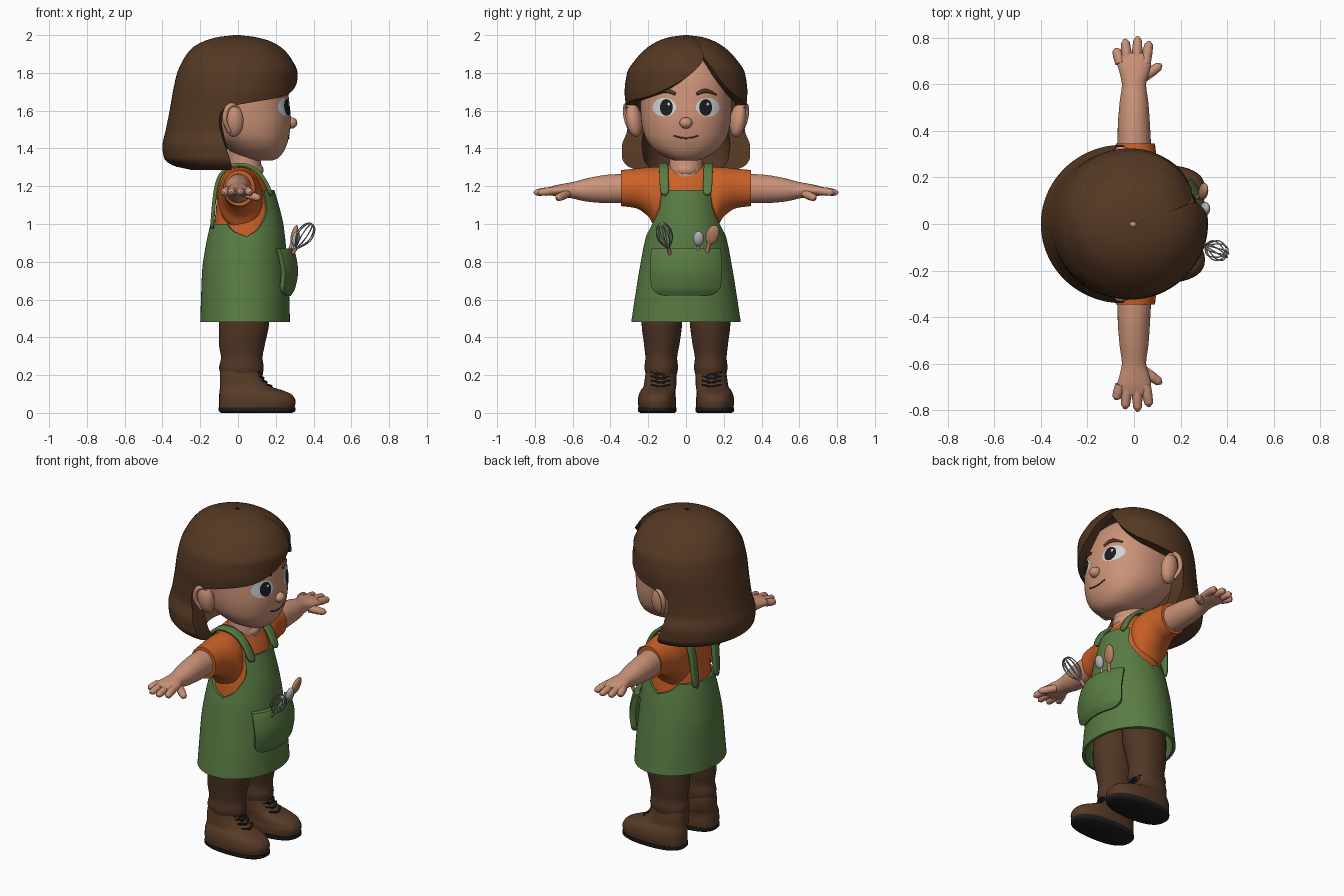
import bpy, bmesh, math
from mathutils import Vector

if "Cube" in bpy.data.objects:
    bpy.data.objects.remove(bpy.data.objects["Cube"])


def material(name, *rgb):
    m = bpy.data.materials.new(name)
    m.use_nodes = True
    m.diffuse_color = (*rgb, 1)
    m.node_tree.nodes["Principled BSDF"].inputs["Base Color"].default_value = (*rgb, 1)
    return m


HAIR = material("hair brown", .09, .04, .017)
PANTS = material("trouser brown", .08, .037, .018)
BOOT = material("boot brown", .095, .043, .02)
DARK = material("charcoal", .012, .012, .013)
SKIN = material("skin", .6, .29, .19)
ORANGE = material("shirt orange", .6, .12, .02)
GREEN = material("apron green", .1, .2, .057)
WHITE = material("eye white", .62, .66, .68)
METAL = material("utensil grey", .45, .44, .44)
WOOD = material("spoon wood", .5, .22, .13)


def finish(obj, mat):
    obj.data.materials.clear()
    obj.data.materials.append(mat)
    bpy.ops.object.select_all(action='DESELECT')
    obj.select_set(True)
    bpy.context.view_layer.objects.active = obj
    if obj.type == 'CURVE':
        bpy.ops.object.convert(target='MESH')
    bpy.ops.object.shade_smooth_by_angle(angle=math.radians(45))
    return bpy.context.object


def build(name, verts, faces, mat):
    mesh = bpy.data.meshes.new(name)
    bm = bmesh.new()
    vs = [bm.verts.new(v) for v in verts]
    for f in faces:
        bm.faces.new([vs[i] for i in f])
    bmesh.ops.recalc_face_normals(bm, faces=bm.faces)
    bm.to_mesh(mesh)
    bm.free()
    obj = bpy.data.objects.new(name, mesh)
    bpy.context.collection.objects.link(obj)
    return finish(obj, mat)


def at(rows, t):
    """Smooth, overshoot-free interpolation of a table keyed by its first column."""
    t = min(max(t, rows[0][0]), rows[-1][0])
    last = len(rows) - 2
    i = next((j for j in range(last + 1) if t <= rows[j + 1][0]), last)
    h = rows[i + 1][0] - rows[i][0]
    s = (t - rows[i][0]) / h

    def secant(j, c):
        return (rows[j + 1][c] - rows[j][c]) / (rows[j + 1][0] - rows[j][0])

    def slope(j, c):
        if j == 0 or j > last:
            return secant(min(j, last), c)
        a, b = secant(j - 1, c), secant(j, c)
        return 0 if a * b <= 0 else 2 * a * b / (a + b)

    return [rows[i][c] * (1 + 2 * s) * (1 - s) ** 2 + rows[i + 1][c] * s * s * (3 - 2 * s)
            + h * s * (1 - s) * (slope(i, c) * (1 - s) - slope(i + 1, c) * s)
            for c in range(1, len(rows[0]))]


def power(v, p):
    return math.copysign(abs(v) ** (2 / p), v)


def loft(name, rows, mat, place, steps=28, seg=40, p=2.0):
    """Closed rounded sections; each row holds position, u range and v range."""
    verts, faces = [], []
    for i in range(steps + 1):
        t = rows[0][0] + (rows[-1][0] - rows[0][0]) * i / steps
        u0, u1, v0, v1 = at(rows, t)
        for j in range(seg):
            a = math.tau * j / seg
            verts.append(place((u0 + u1) / 2 + (u1 - u0) / 2 * power(math.cos(a), p),
                               (v0 + v1) / 2 + (v1 - v0) / 2 * power(math.sin(a), p), t))
    for i in range(steps):
        for j in range(seg):
            k = (j + 1) % seg
            faces.append((i * seg + j, i * seg + k, (i + 1) * seg + k, (i + 1) * seg + j))
    faces += [range(seg), range(steps * seg, (steps + 1) * seg)]
    return build(name, verts, faces, mat)


def shell(name, rows, start, end, depth, mat, steps=30, seg=40, dent=None):
    """Thick wall around the z axis, with start and end angles that vary by height."""
    verts, faces, w = [], [], 2 * (seg + 1)
    for i in range(steps + 1):
        z = rows[0][0] + (rows[-1][0] - rows[0][0]) * i / steps
        x0, x1, ry = at(rows, z)
        a0, a1, k = at(start, z)[0], at(end, z)[0], at(depth, z)[0]
        ring = [a0 + (a1 - a0) * j / seg for j in range(seg + 1)]
        for scale, angles in ((1, ring), (1 - k, ring[::-1])):
            for a in angles:
                r = scale * (dent(a - a0, z) if dent else 1)
                c, s = math.cos(math.radians(a)), math.sin(math.radians(a))
                verts.append(((x0 + x1) / 2 + (x1 - x0) / 2 * r * c, ry * r * s, z))
    for i in range(steps):
        for j in range(w):
            k = (j + 1) % w
            faces.append((i * w + j, i * w + k, (i + 1) * w + k, (i + 1) * w + j))
    for base in (0, steps * w):
        faces += [(base + j, base + j + 1, base + w - 2 - j, base + w - 1 - j) for j in range(seg)]
    return build(name, verts, faces, mat)


def tube(name, pts, r, mat, radii=None):
    data = bpy.data.curves.new(name, 'CURVE')
    data.dimensions = '3D'
    data.bevel_depth, data.bevel_resolution, data.resolution_u = r, 3, 6
    data.use_fill_caps = True
    sp = data.splines.new('BEZIER')
    sp.bezier_points.add(len(pts) - 1)
    for i, (b, co) in enumerate(zip(sp.bezier_points, pts)):
        b.co = co
        b.radius = radii[i] if radii else 1
        b.handle_left_type = b.handle_right_type = 'AUTO'
    obj = bpy.data.objects.new(name, data)
    bpy.context.collection.objects.link(obj)
    return finish(obj, mat)


def ball(name, loc, radii, mat, rot=(0, 0, 0)):
    bpy.ops.mesh.primitive_uv_sphere_add(segments=28, ring_count=16, location=loc, rotation=rot)
    obj = bpy.context.object
    obj.name, obj.scale = name, radii
    return finish(obj, mat)


def upright(u, v, t):
    return (u, v, t)


# Head
head = [(1.335, .06, .18, -.06, .06), (1.35, .01, .215, -.1, .1), (1.4, -.06, .25, -.175, .175),
        (1.47, -.15, .272, -.22, .22), (1.55, -.2, .28, -.237, .237), (1.64, -.22, .272, -.242, .242),
        (1.74, -.22, .258, -.24, .24), (1.83, -.2, .225, -.21, .21), (1.92, -.1, .12, -.1, .1)]
loft("head", head, SKIN, upright, steps=44, seg=56, p=2.2)


def on_face(y, z, lift=.003):
    x0, x1, _, ry = at(head, z)
    return ((x0 + x1) / 2 + (x1 - x0) / 2 * (1 - abs(y / ry) ** 2.2) ** (1 / 2.2) + lift, y, z)


def patch(name, y, z, ry, rz, lift, mat, seg=28, rings=5):
    verts, faces = [on_face(y, z, lift)], []
    for i in range(1, rings + 1):
        for j in range(seg):
            a = math.tau * j / seg
            verts.append(on_face(y + ry * i / rings * math.cos(a), z + rz * i / rings * math.sin(a), lift))
    for j in range(seg):
        k = (j + 1) % seg
        faces.append((0, 1 + j, 1 + k))
        for b in range(1, 1 + (rings - 1) * seg, seg):
            faces.append((b + j, b + seg + j, b + seg + k, b + k))
    return build(name, verts, faces, mat)


# Face details
ball("nose", (.282, 0, 1.535), (.032, .034, .03), SKIN)
tube("mouth", [on_face(y, 1.455 + 3 * y * y, 0) for y in (-.065, -.03, 0, .03, .065)], .004, BOOT)
loft("neck", [(1.2, -.07, .13, -.1, .1), (1.3, -.05, .125, -.09, .09), (1.42, -.05, .1, -.085, .085)],
     SKIN, upright)
for side, s in (("left", 1), ("right", -1)):
    patch(side + "_eye_white", s * .115, 1.618, .062, .05, .003, WHITE)
    patch(side + "_iris", s * .104, 1.617, .034, .044, .006, DARK)
    patch(side + "_eye_glint", s * .104 + .012, 1.635, .007, .008, .008, WHITE)
    tube(side + "_brow", [on_face(s * y, z, 0) for y, z in ((.055, 1.688), (.1, 1.705), (.16, 1.685))],
         .012, HAIR, (.7, 1, .4))
    ball(side + "_ear", (-.025, s * .275, 1.55), (.055, .042, .09), SKIN, (s * -.15, 0, s * .3))
    tube(side + "_ear_rim", [(.01, s * .285, 1.6), (-.03, s * .312, 1.632), (-.07, s * .318, 1.57),
                             (-.045, s * .295, 1.485)], .014, SKIN, (.5, 1, 1, .6))

# Hair: bob with a side parting
hair = [(1.285, -.24, .14, .26), (1.31, -.345, .24, .315), (1.35, -.392, .29, .338), (1.41, -.4, .3, .34),
        (1.5, -.382, .3, .315), (1.6, -.362, .3, .318), (1.7, -.345, .312, .325), (1.8, -.322, .315, .312),
        (1.87, -.29, .285, .268), (1.93, -.245, .235, .21), (1.97, -.175, .165, .145),
        (1.99, -.105, .09, .085), (2, -.02, .01, .01)]
left_edge = [(1.285, 85), (1.4, 92), (1.56, 101), (1.61, 98), (1.65, 70), (1.69, 52), (1.75, 39),
             (1.84, 28), (1.9, 22), (2, 22)]
right_edge = [(1.285, 275), (1.4, 268), (1.56, 259), (1.61, 262), (1.65, 293), (1.675, 322), (1.74, 350),
              (1.8, 366), (1.9, 382), (2, 382)]
shell("hair", hair, left_edge, right_edge, [(1.285, .36), (1.45, .3), (1.65, .17), (2, .14)], HAIR,
      steps=80, seg=72,
      dent=lambda a, z: 1 - .07 * math.exp(-(a / 22) ** 2) * min(1, max(0, (z - 1.66) / .12)))

# Shirt
loft("shirt", [(.85, -.13, .21, -.19, .19), (1, -.125, .21, -.178, .178), (1.1, -.115, .19, -.165, .165),
               (1.2, -.11, .155, -.17, .17), (1.27, -.095, .115, -.16, .16), (1.315, -.055, .08, -.09, .09)],
     ORANGE, upright, p=2.2)
ball("neckline", (.075, 0, 1.285), (.06, .065, .045), SKIN)

# Apron wraps the body and leaves arm openings
apron = [(.48, -.2, .275, .29), (.6, -.196, .272, .272), (.75, -.19, .262, .248), (.9, -.168, .252, .22),
         (1, -.146, .24, .195), (1.1, -.128, .216, .177), (1.18, -.115, .192, .17)]
bib = [(.48, 90), (.935, 90), (.955, 78), (1, 66), (1.09, 51), (1.18, 50)]
back = [(.48, 90), (.935, 90), (.955, 72), (1, 56)]


def spread(table, centre, sign):
    return [(z, centre + sign * a) for z, a in table]


thin = [(.48, .07), (1.2, .07)]
shell("apron_front", apron, spread(bib, 0, -1), spread(bib, 0, 1), thin, GREEN, steps=48)
shell("apron_back", [r for r in apron if r[0] <= 1], spread(back, 180, -1), spread(back, 180, 1),
      thin, GREEN, steps=40)
pocket = [(.62, -.19, .28, .275), (.66, -.19, .303, .28), (.75, -.19, .318, .28), (.84, -.18, .305, .263),
          (.87, -.17, .292, .252)]
flap = [(.62, 25), (.635, 35), (.67, 41), (.75, 43), (.87, 46)]
shell("pocket", pocket, spread(flap, 0, -1), spread(flap, 0, 1), [(.62, .12), (.87, .13)], GREEN)

for side, s in (("left", 1), ("right", -1)):
    # Shoulder straps
    path = [(.178, .112, 1.15), (.155, .115, 1.21), (.115, .117, 1.275), (.045, .12, 1.318),
            (-.045, .118, 1.315), (-.11, .112, 1.25), (-.128, .105, 1.12), (-.138, .1, .97)]
    strap = build(side + "_strap", [(x, s * (y + w), z) for x, y, z in path for w in (-.024, .024)],
                  [(i, i + 1, i + 3, i + 2) for i in range(0, 2 * len(path) - 2, 2)], GREEN)
    smooth = strap.modifiers.new("smooth", 'SUBSURF')
    smooth.levels = smooth.render_levels = 2
    solid = strap.modifiers.new("cloth", 'SOLIDIFY')
    solid.thickness, solid.offset = .02, 0

    # Sleeve, arm and hand
    def sideways(u, v, t):
        return (u, s * t, v)

    loft(side + "_sleeve", [(.08, -.1, .12, .96, 1.3), (.16, -.105, .13, .98, 1.302), (.2, -.1, .12, 1.04, 1.3),
                            (.27, -.085, .1, 1.085, 1.293), (.345, -.077, .09, 1.095, 1.285)], ORANGE, sideways)
    loft(side + "_arm", [(.2, -.07, .08, 1.11, 1.27), (.4, -.07, .07, 1.11, 1.262), (.52, -.062, .062, 1.118, 1.243),
                         (.6, -.052, .052, 1.135, 1.222), (.65, -.062, .065, 1.143, 1.213),
                         (.7, -.074, .074, 1.148, 1.203), (.735, -.06, .06, 1.16, 1.19)], SKIN, sideways)
    for finger, x, y in (("little", -.078, .755), ("ring", -.038, .795), ("middle", .016, .806),
                         ("index", .066, .785), ("thumb", .118, .685)):
        thumb = finger == "thumb"
        a = Vector((.04, s * .63, 1.16)) if thumb else Vector((x * .75, s * .69, 1.178))
        b = Vector((x, s * y, 1.135 if thumb else 1.165))
        tube(f"{side}_{finger}_finger", [a, a.lerp(b, .5), a.lerp(b, .85), b], .022, SKIN, (1, 1, .85, .3))

    # Leg and boot
    def mirrored(u, v, t):
        return (u, s * v, t)

    loft(side + "_leg", [(.2, -.092, .13, .05, .212), (.24, -.1, .136, .042, .22), (.29, -.09, .13, .047, .215),
                         (.36, -.1, .142, .035, .222), (.48, -.1, .165, .02, .235), (.75, -.1, .17, .01, .2)],
         PANTS, mirrored, steps=36)
    boot = [(.02, -.1, .298, .055, .25), (.06, -.1, .305, .052, .255), (.095, -.1, .288, .055, .25),
            (.118, -.097, .24, .055, .24), (.14, -.096, .175, .052, .225), (.19, -.096, .13, .05, .217),
            (.235, -.09, .12, .055, .21)]
    loft(side + "_boot", boot, BOOT, mirrored, steps=36, p=2.4)
    loft(side + "_sole", [(0, -.09, .288, .06, .243), (.012, -.102, .305, .05, .255), (.028, -.102, .305, .05, .255)],
         DARK, mirrored, steps=8, p=2.4)
    for i in range(4):
        z = .14 + .022 * i
        x = at(boot, z)[1]
        for tilt in (-.01, .01):
            tube(f"{side}_lace", [(x - .02, s * .085, z - tilt), (x + .003, s * .135, z),
                                  (x - .02, s * .185, z + tilt)], .005, DARK)

# Whisk
base, tip = Vector((.3, -.09, .86)), Vector((.392, -.13, 1))
axis = tip - base
across = axis.cross(Vector((0, 1, 0))).normalized()
over = axis.cross(across).normalized()
tube("whisk_handle", [base - axis * .4, base + axis * .08], .009, WOOD)
for i in range(5):
    a = math.pi * i / 5
    out = (across * math.cos(a) + over * math.sin(a)) * .042
    tube("whisk_wire", [base, base + axis * .65 + out, tip, base + axis * .65 - out, base], .0028, METAL)

# Spoons
tube("metal_spoon_handle", [(.265, .06, .8), (.3, .065, .91)], .007, METAL)
ball("metal_spoon_bowl", (.306, .066, .922), (.02, .028, .04), METAL, (0, .25, 0))
tube("wooden_spoon_handle", [(.255, .1, .8), (.29, .125, .91)], .01, WOOD)
ball("wooden_spoon_bowl", (.298, .14, .942), (.017, .034, .055), WOOD, (-.3, .25, 0))
